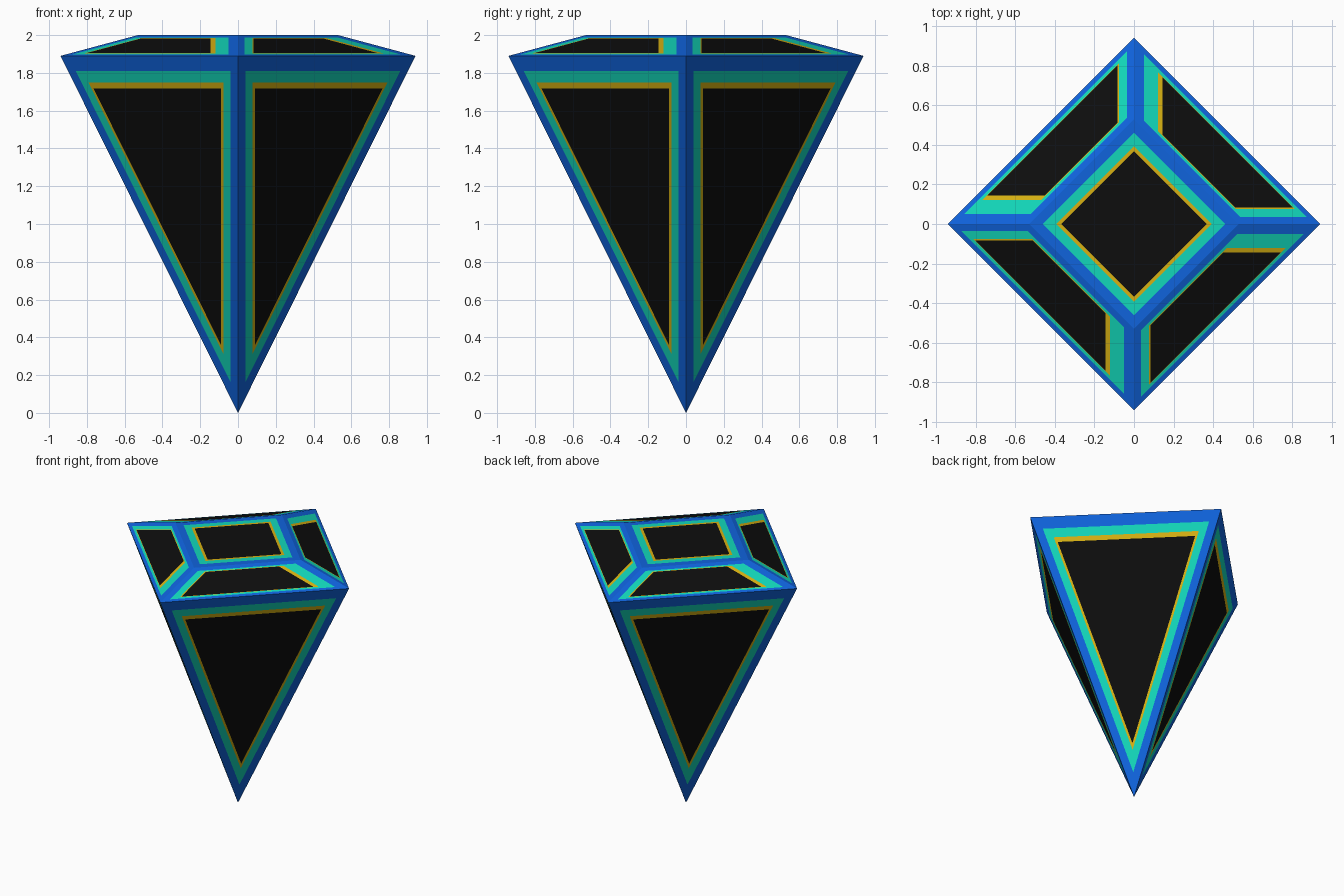
import bpy, bmesh
from math import pi
from mathutils import Matrix, Vector

if "Cube" in bpy.data.objects:
    bpy.data.objects.remove(bpy.data.objects["Cube"], do_unlink=True)

GIRDLE, GIRDLE_Z = 0.94, 1.89
TABLE, TOP_Z = 0.53, 2.0


def material(name, rgb):
    m = bpy.data.materials.new(name)
    m.use_nodes = True
    m.diffuse_color = (*rgb, 1)
    m.node_tree.nodes["Principled BSDF"].inputs["Base Color"].default_value = (*rgb, 1)
    return m


# Colours in order from the rim of a facet to its centre
MATERIALS = [material("blue", (0.005, 0.125, 0.72)),
             material("turquoise", (0.006, 0.68, 0.49)),
             material("gold", (0.68, 0.44, 0.006)),
             material("black", (0.004, 0.004, 0.004))]


def pavilion_z(s):
    return s / GIRDLE * GIRDLE_Z


def crown_z(s):
    return TOP_Z - (s - TABLE) / (GIRDLE - TABLE) * (TOP_Z - GIRDLE_Z)


def triangle(a, b, s):
    """Lower facet bounded by x = a, y = b and x + y = s."""
    pts = [(a, b), (a, s - a), (s - b, b)]
    return [Vector((x, y, pavilion_z(x + y))) for x, y in pts]


def trapezoid(a, b, inner, outer):
    """Crown facet bounded by x = a, y = b and two diagonals."""
    pts = [(a, inner - a), (inner - b, b), (outer - b, b), (a, outer - a)]
    return [Vector((x, y, crown_z(x + y))) for x, y in pts]


def diamond(r):
    return [Vector((x * r, y * r, TOP_Z)) for x, y in ((1, 0), (0, 1), (-1, 0), (0, -1))]


def build(name, loops, turns):
    """Nested outlines become coloured bands, repeated around z."""
    bm = bmesh.new()
    for k in range(turns):
        turn = Matrix.Rotation(k * pi / 2, 3, "Z")
        rings = [[bm.verts.new(turn @ p) for p in loop] for loop in loops]
        for i, (out, inn) in enumerate(zip(rings, rings[1:])):
            for j in range(len(out)):
                n = (j + 1) % len(out)
                bm.faces.new((out[j], out[n], inn[n], inn[j])).material_index = i
        bm.faces.new(rings[-1]).material_index = len(rings) - 1
    bmesh.ops.remove_doubles(bm, verts=bm.verts, dist=0.0001)
    mesh = bpy.data.meshes.new(name)
    bm.to_mesh(mesh)
    bm.free()
    for m in MATERIALS:
        mesh.materials.append(m)
    obj = bpy.data.objects.new(name, mesh)
    bpy.context.collection.objects.link(obj)


# Long pointed lower body: four triangular facets
sums = [z / GIRDLE_Z * GIRDLE for z in (GIRDLE_Z, 1.81, 1.75, 1.718)]
build("lower_body",
      [triangle(a, a, s) for a, s in zip((0, 0.041, 0.078, 0.089), sums)], 4)

# Shallow crown: four sloping facets
build("crown",
      [trapezoid(0, 0, TABLE, GIRDLE),
       trapezoid(0.05, 0.035, 0.573, 0.908),
       trapezoid(0.12, 0.077, 0.589, 0.888),
       trapezoid(0.145, 0.083, 0.594, 0.884)], 4)

# Flat top
build("top_facet", [diamond(r) for r in (TABLE, 0.46, 0.393, 0.367)], 1)
